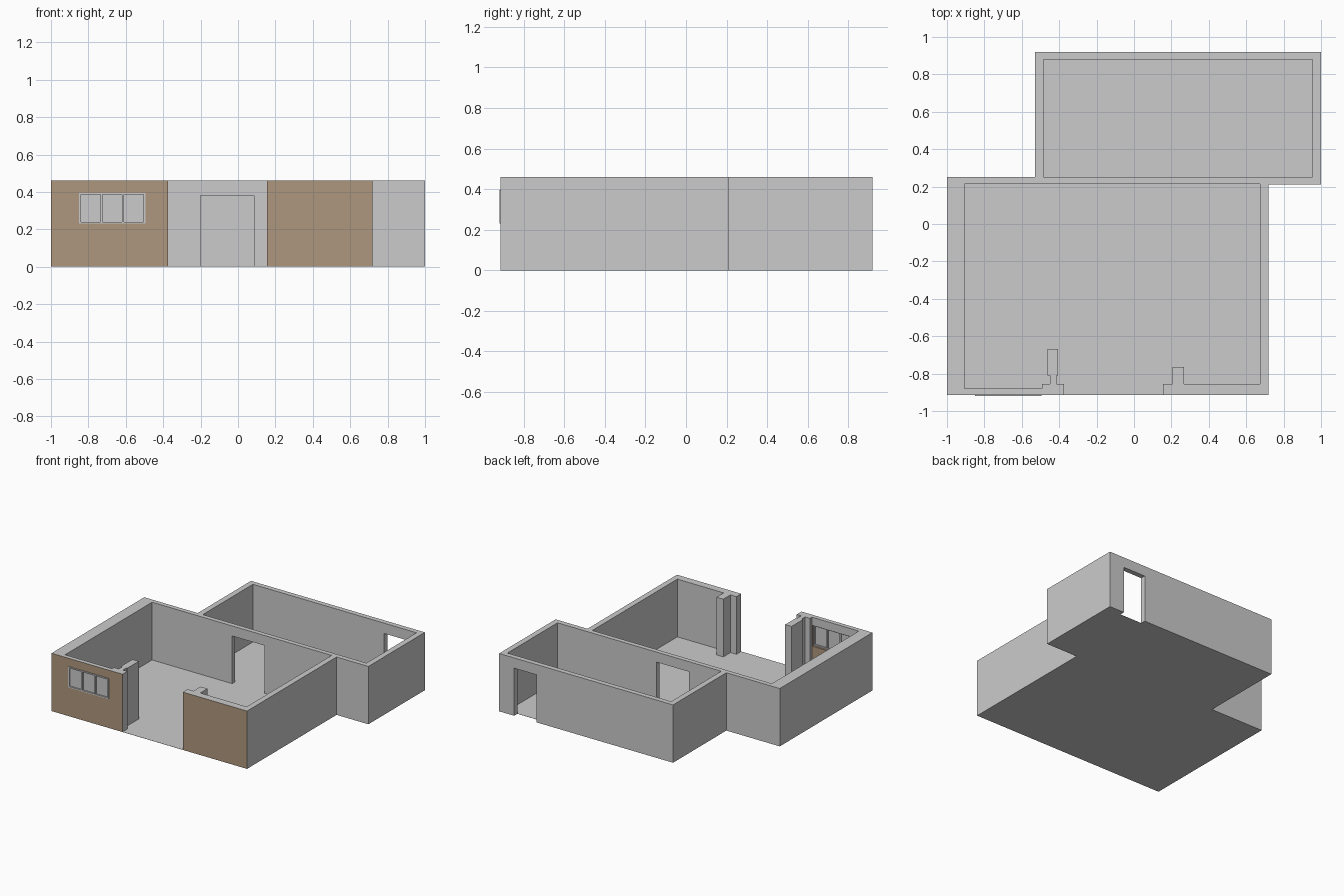
import bpy, bmesh

if "Cube" in bpy.data.objects:
    bpy.data.objects.remove(bpy.data.objects["Cube"])

H = 0.46        # wall height
T = 0.001       # floor thickness


def prism(name, pts, z0, z1):
    """Extrude a plan outline from z0 to z1."""
    bm = bmesh.new()
    face = bm.faces.new([bm.verts.new((x, y, z0)) for x, y in pts])
    ext = bmesh.ops.extrude_face_region(bm, geom=[face])
    for v in ext["geom"]:
        if isinstance(v, bmesh.types.BMVert):
            v.co.z = z1
    bmesh.ops.recalc_face_normals(bm, faces=bm.faces[:])
    mesh = bpy.data.meshes.new(name)
    bm.to_mesh(mesh)
    bm.free()
    ob = bpy.data.objects.new(name, mesh)
    bpy.context.collection.objects.link(ob)
    return ob


def rect(x0, x1, y0, y1):
    return [(x0, y0), (x1, y0), (x1, y1), (x0, y1)]


def cut(target, cutter):
    """Subtract the cutter, then discard it."""
    mod = target.modifiers.new("cut", 'BOOLEAN')
    mod.operation = 'DIFFERENCE'
    mod.solver = 'EXACT'
    mod.object = cutter
    bpy.context.view_layer.objects.active = target
    bpy.ops.object.modifier_apply(modifier=mod.name)
    bpy.data.objects.remove(cutter, do_unlink=True)


outline = [(-1, -.915), (.72, -.915), (.72, .21), (1, .21),
           (1, .92), (-.53, .92), (-.53, .25), (-1, .25)]

# floor, notched at the back door
BACK_DOOR = (.67, .868)
floor = prism("floor", outline[:5] + [(BACK_DOOR[1], .92), (BACK_DOOR[1], .88),
              (BACK_DOOR[0], .88), (BACK_DOOR[0], .92)] + outline[5:], 0, T)

# front room void, running round both wall piers and out through the wide opening
front_room = [(-.905, .213), (-.905, -.88), (-.492, -.88), (-.492, -.855),
              (-.45, -.855), (-.45, -.811), (-.462, -.811), (-.462, -.667),
              (-.406, -.667), (-.406, -.811), (-.414, -.811), (-.414, -.855),
              (-.375, -.855), (-.375, -1.1), (.155, -1.1), (.155, -.855),
              (.207, -.855), (.207, -.765), (.267, -.765), (.267, -.855),
              (.675, -.855), (.675, .213)]

# walls
walls = prism("walls", outline, T, H)
cut(walls, prism("cutter", front_room, -.1, .6))
cut(walls, prism("cutter", rect(-.485, .955, .25, .88), -.1, .6))
cut(walls, prism("cutter", rect(-.2, .085, .15, .3), -.1, .38))
cut(walls, prism("cutter", rect(*BACK_DOOR, .8, 1.0), -.1, .378))

# window opening
X0, X1, Z0, Z1 = -.85, -.495, .23, .395
cut(walls, prism("cutter", rect(X0, X1, -1, -.84), Z0, Z1))

# brown facade and window reveal
brown = bpy.data.materials.new("facade_brown")
brown.diffuse_color = (.43, .31, .21, 1)
brown.use_nodes = True
brown.node_tree.nodes["Principled BSDF"].inputs["Base Color"].default_value = brown.diffuse_color
grey = bpy.data.materials.new("wall_grey")
grey.diffuse_color = (.8, .8, .8, 1)
grey.use_nodes = True
grey.node_tree.nodes["Principled BSDF"].inputs["Base Color"].default_value = grey.diffuse_color
walls.data.materials.clear()
walls.data.materials.append(None)
walls.data.materials.append(brown)
bpy.data.materials.remove(grey)
for p in walls.data.polygons:
    c = p.center
    facade = p.normal.y < -.9 and c.y < -.91
    reveal = c.y < -.88 and X0 - .01 < c.x < X1 + .01 and Z0 - .01 < c.z < Z1 + .01
    p.material_index = 1 if facade or reveal else 0

# window frame, mullions and pane
B = .01
for i in range(4):
    x = X0 + i * (X1 - X0 - B) / 3
    prism("window_upright_%d" % i, rect(x, x + B, -.92, -.895), Z0, Z1)
for name, z in (("window_bottom_rail", Z0), ("window_top_rail", Z1 - B)):
    prism(name, rect(X0, X1, -.92, -.895), z, z + B)
prism("window_pane", rect(X0 + .002, X1 - .002, -.909, -.905), Z0 + .002, Z1 - .002)
